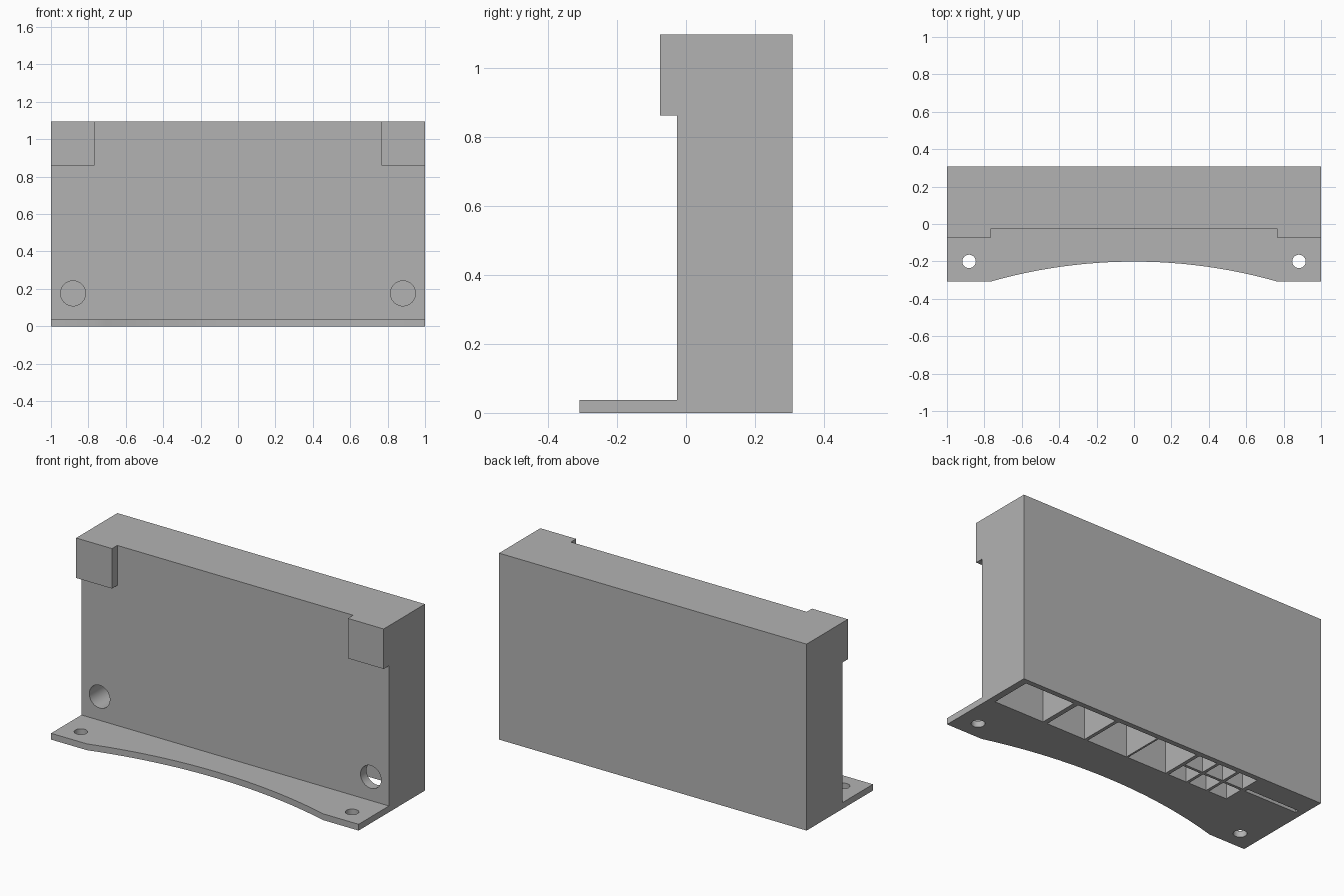
import bpy, bmesh, math
from mathutils import Matrix, Vector

cube = bpy.data.objects.get("Cube")
if cube:
    bpy.data.objects.remove(cube, do_unlink=True)

grey = bpy.data.materials.new("plain grey")
grey.use_nodes = True
grey.diffuse_color = (0.45, 0.45, 0.45, 1)
grey.node_tree.nodes["Principled BSDF"].inputs["Base Color"].default_value = grey.diffuse_color

HEIGHT, FRONT, BACK = 1.096, -0.026, 0.308
PLATE = 0.037
CEILING = HEIGHT - 0.04


def finish(name, bm):
    bmesh.ops.recalc_face_normals(bm, faces=bm.faces)
    mesh = bpy.data.meshes.new(name)
    bm.to_mesh(mesh)
    bm.free()
    obj = bpy.data.objects.new(name, mesh)
    bpy.context.collection.objects.link(obj)
    mesh.materials.append(grey)
    return obj


def box(name, x0, x1, y0, y1, z0, z1):
    bm = bmesh.new()
    size = Matrix.Diagonal((x1 - x0, y1 - y0, z1 - z0, 1))
    centre = Vector((x0 + x1, y0 + y1, z0 + z1)) / 2
    bmesh.ops.create_cube(bm, size=1, matrix=Matrix.Translation(centre) @ size)
    return finish(name, bm)


def cylinder(name, radius, centre, length, turn=0):
    bm = bmesh.new()
    bmesh.ops.create_cone(bm, cap_ends=True, segments=32, radius1=radius, radius2=radius,
                          depth=length,
                          matrix=Matrix.Translation(centre) @ Matrix.Rotation(turn, 4, 'X'))
    return finish(name, bm)


def combine(target, tool, operation):
    mod = target.modifiers.new(operation.lower(), 'BOOLEAN')
    mod.operation, mod.solver, mod.object = operation, 'EXACT', tool
    with bpy.context.temp_override(object=target, active_object=target):
        bpy.ops.object.modifier_apply(modifier=mod.name)
    bpy.data.objects.remove(tool, do_unlink=True)


# Tall main block
body = box("bracket_body", -1, 1, FRONT, BACK, 0, HEIGHT)

# Base flange with a shallow arc cut from its front edge
half, sag, steps = 0.767, 0.107, 24
radius = (half ** 2 + sag ** 2) / (2 * sag)
sweep = math.asin(half / radius)
outline = [(-1, 0), (-1, -BACK)]
for i in range(steps + 1):
    a = sweep * (2 * i / steps - 1)
    outline.append((radius * math.sin(a), -BACK + sag - radius * (1 - math.cos(a))))
outline += [(1, -BACK), (1, 0)]
bm = bmesh.new()
face = bm.faces.new([bm.verts.new((x, y, 0)) for x, y in outline])
extruded = bmesh.ops.extrude_face_region(bm, geom=[face])
bmesh.ops.translate(bm, vec=(0, 0, PLATE),
                    verts=[v for v in extruded["geom"] if isinstance(v, bmesh.types.BMVert)])
combine(body, finish("flange", bm), 'UNION')

# Corner lugs at the top of the front
for x0, x1 in ((-1, -half), (half, 1)):
    combine(body, box("lug", x0, x1, -0.075, 0, 0.861, HEIGHT), 'UNION')

# Row of large pockets open underneath
for x0, x1 in ((0.638, 0.96), (0.358, 0.61), (0.077, 0.338), (-0.187, 0.066)):
    combine(body, box("pocket", x0, x1, 0.03, 0.278, -0.1, CEILING), 'DIFFERENCE')

# Grid of small pockets
for column in range(3):
    for row in range(2):
        x, y = -0.208 - 0.135 * column, 0.03 + 0.132 * row
        combine(body, box("cell", x - 0.118, x, y, y + 0.116, -0.1, CEILING), 'DIFFERENCE')

# Narrow slot beside the cells
combine(body, box("slot", -0.96, -0.62, 0.152, 0.174, -0.1, CEILING), 'DIFFERENCE')

# Front ports and flange screw holes
for x in (-0.882, 0.882):
    start, end = -0.15, 0.163
    combine(body, cylinder("port", 0.067, (x, (start + end) / 2, 0.176), end - start,
                           math.pi / 2), 'DIFFERENCE')
    combine(body, cylinder("screw_hole", 0.036, (x, -0.2, 0), 0.3), 'DIFFERENCE')

# Smooth hole walls, crisp edges everywhere else
bpy.ops.object.select_all(action='DESELECT')
body.select_set(True)
bpy.context.view_layer.objects.active = body
bpy.ops.object.shade_smooth_by_angle(angle=math.radians(30))
